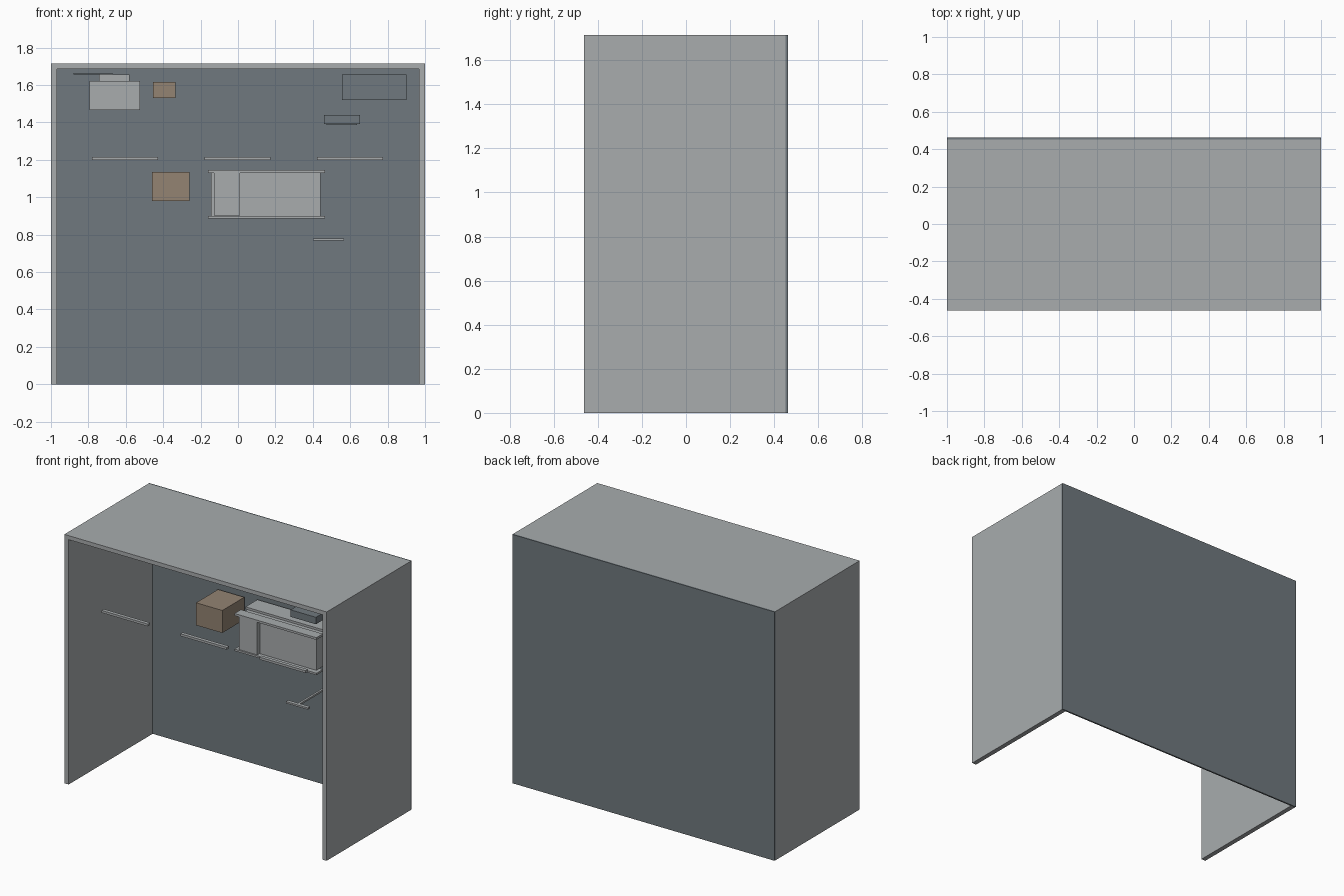
import bpy

if "Cube" in bpy.data.objects:
    bpy.data.objects.remove(bpy.data.objects["Cube"])


def material(name, rgb):
    m = bpy.data.materials.new(name)
    m.diffuse_color = (*rgb, 1.0)
    m.use_nodes = True
    m.node_tree.nodes["Principled BSDF"].inputs["Base Color"].default_value = m.diffuse_color
    return m


GREY = material("light grey", (0.392, 0.413, 0.42))
SLATE = material("slate grey", (0.162, 0.191, 0.209))
BROWN = material("cardboard brown", (0.292, 0.227, 0.168))


def box(name, x, y, z, mat):
    """Axis-aligned box from three (min, max) ranges."""
    bpy.ops.mesh.primitive_cube_add(size=1, location=[(a + b) / 2 for a, b in (x, y, z)])
    o = bpy.context.object
    o.name = name
    o.data.name = name
    o.scale = [b - a for a, b in (x, y, z)]
    bpy.ops.object.transform_apply(location=False, rotation=False, scale=True)
    o.data.materials.append(mat)
    return o


# Cabinet shell: open front and floor
FRONT, BACK, TOP, INNER = -0.463, 0.463, 1.715, 0.452
box("left_side", (-1, -0.967), (FRONT, INNER), (0, TOP), GREY)
box("right_side", (0.967, 1), (FRONT, INNER), (0, TOP), GREY)
box("top_panel", (-0.967, 0.967), (FRONT, INNER), (1.687, TOP), GREY)
box("back_panel", (-1, 1), (INNER, BACK), (0, TOP), SLATE)

# Row of three bar handles
for i, x in enumerate((-0.605, -0.003, 0.598)):
    box(f"bar_handle_{i + 1}", (x - 0.176, x + 0.176), (-0.37, -0.345), (1.198, 1.214), GREY)

# Cardboard boxes
box("large_carton", (-0.46, -0.26), (0.20, 0.44), (0.98, 1.135), BROWN)
box("small_carton", (-0.455, -0.335), (0.22, 0.40), (1.53, 1.615), BROWN)

# Appliance: body between flanged rails, with a raised control panel
box("appliance_body", (-0.145, 0.44), (0.225, 0.44), (0.90, 1.13), GREY)
box("control_panel", (-0.128, 0.01), (0.195, 0.225), (0.903, 1.13), GREY)
for side, z in (("lower", (0.887, 0.90)), ("upper", (1.13, 1.145))):
    box(f"{side}_front_rail", (-0.16, 0.465), (0.19, 0.26), z, GREY)
    box(f"{side}_back_rail", (-0.16, 0.465), (0.31, 0.44), z, GREY)

# Dark storage cases
box("small_case", (0.46, 0.652), (-0.083, 0.08), (1.392, 1.44), SLATE)
box("small_case_foot", (0.472, 0.635), (-0.06, 0.06), (1.385, 1.392), SLATE)
box("large_case", (0.555, 0.90), (-0.08, 0.22), (1.52, 1.655), SLATE)

# Grey canister with neck and flat lid
box("canister_body", (-0.795, -0.525), (0.08, 0.36), (1.467, 1.622), GREY)
box("canister_neck", (-0.743, -0.58), (0.13, 0.31), (1.622, 1.655), GREY)
box("canister_lid", (-0.88, -0.67), (0.12, 0.32), (1.655, 1.665), SLATE)

# T-shaped pull bar
box("pull_bar", (0.40, 0.567), (-0.05, -0.025), (0.768, 0.78), GREY)
box("pull_stem", (0.475, 0.49), (-0.025, 0.40), (0.768, 0.78), GREY)
